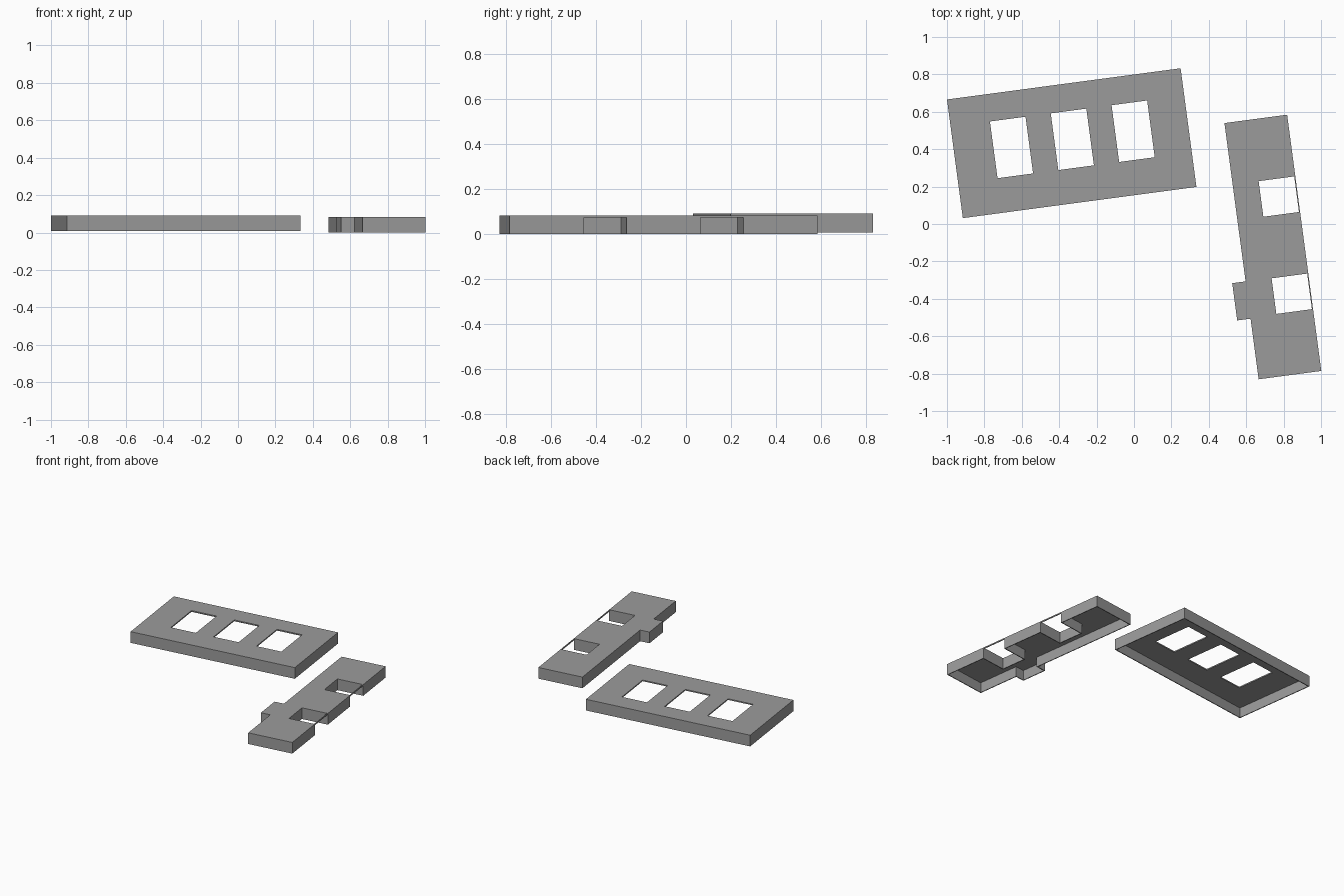
import bpy, bmesh, math
from mathutils import Vector

if "Cube" in bpy.data.objects:
    bpy.data.objects.remove(bpy.data.objects["Cube"])

ANGLE = math.radians(7.6)
HEIGHT, PLATE, WALL = 0.084, 0.009, 0.006

grey = bpy.data.materials.new("dark_grey")
grey.diffuse_color = (0.33, 0.33, 0.33, 1)
grey.use_nodes = True
grey.node_tree.nodes["Principled BSDF"].inputs["Base Color"].default_value = grey.diffuse_color


def prism(name, outline, z0, z1):
    """Extrude a counter-clockwise outline from z0 to z1."""
    bm = bmesh.new()
    face = bm.faces.new([bm.verts.new((x, y, z0)) for x, y in outline])
    geom = bmesh.ops.extrude_face_region(bm, geom=[face])["geom"]
    for v in geom:
        if isinstance(v, bmesh.types.BMVert):
            v.co.z = z1
    bmesh.ops.recalc_face_normals(bm, faces=bm.faces)
    mesh = bpy.data.meshes.new(name)
    bm.to_mesh(mesh)
    bm.free()
    mesh.materials.append(grey)
    obj = bpy.data.objects.new(name, mesh)
    bpy.context.collection.objects.link(obj)
    return obj


def rect(x0, x1, y0, y1):
    return [(x0, y0), (x1, y0), (x1, y1), (x0, y1)]


def inset(outline, d):
    """Offset a right-angled outline inwards."""
    pts = [Vector(p) for p in outline]
    out = []
    for i, p in enumerate(pts):
        a = (p - pts[i - 1]).normalized()
        b = (pts[(i + 1) % len(pts)] - p).normalized()
        out.append(p + d * Vector((-a.y - b.y, a.x + b.x)))
    return out


def cut(obj, cutter):
    mod = obj.modifiers.new("cut", "BOOLEAN")
    mod.operation, mod.solver, mod.object = "DIFFERENCE", "EXACT", cutter
    bpy.context.view_layer.objects.active = obj
    bpy.ops.object.modifier_apply(modifier=mod.name)
    bpy.data.objects.remove(cutter)


def shell(name, outline):
    """Thin-walled tray, open at the bottom."""
    obj = prism(name, outline, 0, HEIGHT)
    cut(obj, prism("cavity", inset(outline, WALL), -0.05, HEIGHT - PLATE))
    return obj


def place(obj, x, y, z):
    obj.location = (x, y, z)
    obj.rotation_euler.z = ANGLE


# Wide panel with three windows
panel = shell("window_panel", rect(-0.63, 0.63, -0.32, 0.32))
for i in (-1, 0, 1):
    u = 0.006 + i * 0.328
    cut(panel, prism("window", rect(u - 0.096, u + 0.096, -0.133, 0.173), -0.1, 0.2))
place(panel, -0.333, 0.432, 0.008)

# Long panel with a tab on the left and two notches on the right
W, L, N, T = 0.169, 0.691, -0.029, -0.241
notches = [(-0.357, -0.165), (0.167, 0.359)]
outline = [(-W, -L), (W, -L)]
for v0, v1 in notches:
    outline += [(W, v0), (N, v0), (N, v1), (W, v1)]
outline += [(W, L), (-W, L), (-W, -0.163), (T, -0.163), (T, -0.364), (-W, -0.364)]
place(shell("notched_panel", outline), 0.7425, -0.123, 0)

# Thin bars bridging the notches
for i, (v0, v1) in enumerate(notches):
    bar = prism(f"notch_bar_{i + 1}", rect(W - WALL, W, v0, v1), HEIGHT - PLATE, HEIGHT)
    place(bar, 0.7425, -0.123, 0)
